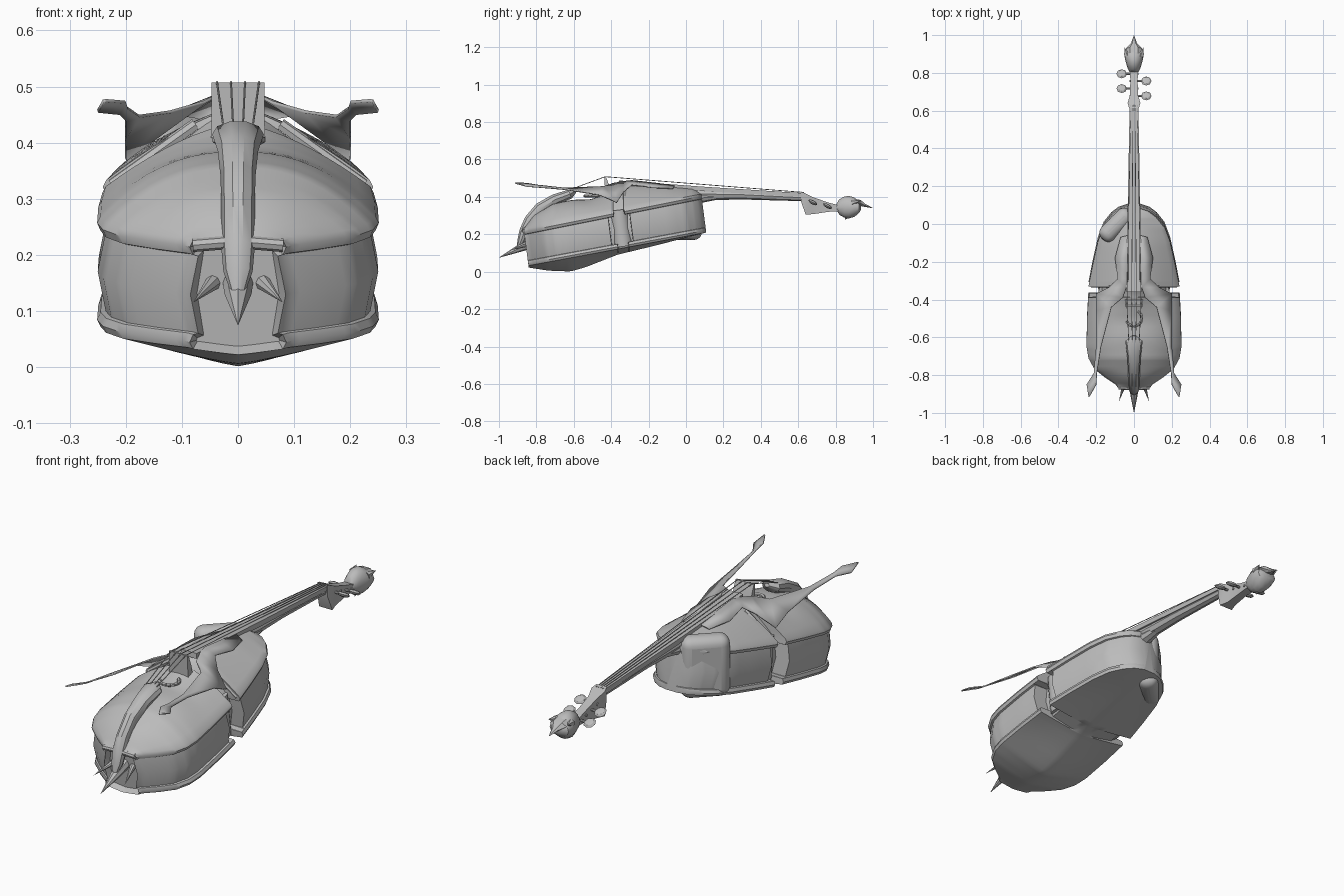
import bpy, bmesh, math
from mathutils import Vector, Matrix

if "Cube" in bpy.data.objects:
    bpy.data.objects.remove(bpy.data.objects["Cube"])

grey = bpy.data.materials.new("plain grey")
grey.diffuse_color = (0.5, 0.5, 0.5, 1)
grey.use_nodes = True
grey.node_tree.nodes["Principled BSDF"].inputs["Base Color"].default_value = grey.diffuse_color


def finish(name, bm):
    bmesh.ops.recalc_face_normals(bm, faces=bm.faces[:])
    me = bpy.data.meshes.new(name)
    bm.to_mesh(me)
    bm.free()
    me.materials.append(grey)
    ob = bpy.data.objects.new(name, me)
    bpy.context.collection.objects.link(ob)
    return ob


def lerp(table, y):
    if y <= table[0][0]:
        return table[0][1]
    for (a, p), (b, q) in zip(table, table[1:]):
        if y <= b:
            return p + (q - p) * (y - a) / (b - a)
    return table[-1][1]


def loft(name, rings, inset=0):
    bm = bmesh.new()
    rows = [[bm.verts.new(p) for p in r] for r in rings]
    n = len(rows[0])
    for a, b in zip(rows, rows[1:]):
        for i in range(n):
            j = (i + 1) % n
            bm.faces.new((a[i], a[j], b[j], b[i]))
    first = bm.faces.new(rows[0])
    bm.faces.new(rows[-1])
    if inset:
        bmesh.ops.recalc_face_normals(bm, faces=bm.faces[:])
        bmesh.ops.inset_region(bm, faces=[first], thickness=0.012, depth=-inset)
    return finish(name, bm)


def sweep(name, path, n=10, x=0, turn=0.0, square=False):
    """Path in the yz plane: (y, z, half width, half thickness)."""
    rings = []
    for i, (y, z, hw, ht) in enumerate(path):
        a, b = path[max(i - 1, 0)], path[min(i + 1, len(path) - 1)]
        t = Vector((0, b[0] - a[0], b[1] - a[1])).normalized()
        nrm = Vector((1, 0, 0)).cross(t)
        ring = []
        for k in range(n):
            ang = turn + 2 * math.pi * k / n
            s = math.sqrt(2) if square else 1
            ring.append(Vector((x + hw * s * math.cos(ang), y, z)) + nrm * (ht * s * math.sin(ang)))
        rings.append(ring)
    return loft(name, rings)


def rod(name, a, b, r1, r2, n=8):
    a, b = Vector(a), Vector(b)
    d = b - a
    bm = bmesh.new()
    m = Matrix.Translation((a + b) / 2) @ d.to_track_quat('Z', 'Y').to_matrix().to_4x4()
    bmesh.ops.create_cone(bm, cap_ends=True, segments=n, radius1=r1, radius2=r2, depth=d.length, matrix=m)
    return finish(name, bm)


def ball(name, loc, scale, rot=None, seg=16):
    bm = bmesh.new()
    m = Matrix.Translation(loc) @ (rot or Matrix()) @ Matrix.Diagonal((*scale, 1))
    bmesh.ops.create_uvsphere(bm, u_segments=seg, v_segments=seg // 2, radius=1, matrix=m)
    return finish(name, bm)


# Tilted body: outline, arching and waist cut-outs
OUT = [(-.855, .08), (-.84, .09), (-.80, .15), (-.755, .205), (-.70, .235), (-.64, .245), (-.5, .243),
       (-.376, .236), (-.374, .17), (-.32, .17), (-.318, .235), (-.2, .212), (-.08, .185), (0, .155),
       (.05, .115), (.08, .075), (.095, .03)]
ARCH = [(-.855, .005), (-.8, .065), (-.7, .105), (-.6, .107), (-.5, .09), (-.42, .1), (-.31, .13),
        (-.1, .085), (.05, .04), (.095, 0)]
BELLY = [(-.855, .01), (-.75, .046), (-.63, .073), (-.55, .065), (-.38, .03), (-.2, .02), (.095, 0)]
POWER = [(-.5, 2.3), (-.35, 1.4), (.095, 1.5)]


def rim_top(y):
    return .225 + .2 * (y + .86)


def rim_low(y):
    return .035 + .186 * (y + .84)


ys = {p[0] for p in OUT} | {-.407, -.405, -.293, -.291} | {round(-.83 + .03 * i, 3) for i in range(31)}
rings, N = [], 18
for y in sorted(ys):
    w, zt, zb = lerp(OUT, y), rim_top(y), rim_low(y)
    ww = .17 if -.406 < y < -.292 else w
    us = [-1 + 2 * i / N for i in range(N + 1)]
    p = lerp(POWER, y)
    top = [(w * u, zt + lerp(ARCH, y) * (1 - abs(u) ** p)) for u in us]
    low = [(w * u, zb - lerp(BELLY, y) * (1 - abs(u) ** 1.2)) for u in reversed(us)]
    side = [(w + .006, zt - .012), (w, zt - .026), (ww - .009, zt - .028), (ww + .005, (zt + zb) / 2),
            (ww - .009, zb + .028), (w, zb + .026), (w + .006, zb + .012)]
    ring = top + side + low + [(-x, z) for x, z in reversed(side)]
    mid = (zt + zb) / 2
    # sections lean back with the tilt of the body
    rings.append([(x, y - .13 * max(-.1, min(.1, z - mid)), z) for x, z in ring])
loft("body", rings, inset=.025)

# Left shoulder pad
bm = bmesh.new()
rot = Matrix.Rotation(math.radians(-45), 4, 'Z')
bmesh.ops.create_cube(bm, size=1, matrix=Matrix.Translation((-.093, -.005, .31)) @ rot @ Matrix.Diagonal((.095, .21, .28, 1)))
pad = finish("shoulder_pad", bm)
mod = pad.modifiers.new("round", 'BEVEL')
mod.width, mod.segments = .042, 5

# Horned plates: strips between an outer and an inner edge
OUTER = [(.07, -.07, .445), (.1, -.18, .45), (.085, -.29, .465), (.13, -.335, .425), (.2, -.37, .37),
         (.2, -.46, .41), (.2, -.65, .44), (.212, -.79, .452), (.25, -.85, .456), (.24, -.915, .474)]
INNER = [(.03, -.06, .46), (.03, -.18, .475), (.03, -.29, .487), (.04, -.335, .482), (.06, -.39, .472),
         (.12, -.44, .455), (.175, -.65, .447), (.197, -.79, .462), (.2, -.85, .472), (.235, -.912, .475)]

for s, tag in ((1, "right"), (-1, "left")):
    bm = bmesh.new()
    a = [bm.verts.new((s * x, y, z)) for x, y, z in OUTER]
    b = [bm.verts.new((s * x, y, z)) for x, y, z in INNER]
    for i in range(len(a) - 1):
        bm.faces.new((a[i], a[i + 1], b[i + 1], b[i]))
    plate = finish(tag + "_horn_plate", bm)
    mod = plate.modifiers.new("thickness", 'SOLIDIFY')
    mod.thickness, mod.offset = .006, 0
    # Waist column, rolled edge, saddle and small spikes
    rod(tag + "_waist_column", (s * .138, -.335, .135), (s * .138, -.36, .33), .052, .05, 16)
    rod(tag + "_rolled_edge", (s * .225, -.325, .325), (s * .075, -.325, .432), .012, .012)
    rod(tag + "_saddle", (s * .02, -.868, .222), (s * .08, -.864, .217), .012, .012)
    rod(tag + "_small_spike", (s * .045, -.83, .15), (s * .08, -.94, .115), .014, 0)

# Tailpiece, end spike and anchor ring
sweep("tailpiece", [(-.59, .43, .012, .008), (-.62, .415, .046, .026), (-.7, .385, .036, .032),
                    (-.78, .338, .031, .034), (-.835, .275, .03, .032), (-.865, .215, .03, .028),
                    (-.88, .17, .026, .022), (-.9, .12, .008, .008)])
sweep("end_spike", [(-.82, .155, .028, .028), (-.88, .13, .024, .022), (-1, .075, .0005, .0005)], 8)
for i in range(10):
    a, b = (math.radians(200 + 22 * k) for k in (i, i + 1))
    rod("anchor_ring", (.042 * math.cos(a), -.5 + .042 * math.sin(a), .405),
        (.042 * math.cos(b), -.5 + .042 * math.sin(b), .405), .008, .008, 6)

# Bridge
loft("bridge", [[(-w, y - t, z), (w, y - t, z), (w, y + t, z), (-w, y + t, z)]
                for w, y, t, z in ((.05, -.41, .02, .36), (.047, -.42, .014, .45), (.047, -.432, .004, .507))])

# Neck, fingerboard and heel
Q = math.pi / 4
sweep("fingerboard", [(-.36, .476, .04, .012), (.1, .442, .033, .012), (.63, .41, .023, .01)], 4, 0, Q, True)
sweep("neck", [(-.05, .425, .032, .034), (.1, .415, .03, .033), (.3, .412, .026, .026), (.63, .395, .021, .018)], 8)
sweep("heel", [(.03, .385, .04, .035), (.09, .395, .032, .025), (.16, .402, .022, .018)], 8)

# Peg box
BOX = ((.615, .375, .428, .026), (.64, .305, .418, .034), (.68, .308, .398, .022), (.76, .32, .37, .019),
       (.84, .325, .35, .024))
loft("peg_box", [[(-w, y, lo), (w, y, lo), (w, y, hi), (-w, y, hi)] for y, lo, hi, w in BOX])
for y, s in ((.795, -1), (.757, 1), (.717, -1), (.678, 1)):
    z = .355 - .25 * (y - .74)
    rod("peg_shaft", (-s * .025, y, z), (s * .05, y, z), .006, .006)
    ball("peg_head", (s * .065, y, z), (.028, .027, .011), Matrix.Rotation(-.5, 4, 'X'), 8)

# Head: rounded knob with pointed crest and lower spur
sweep("head_knob", [(.806, .343, .024, .02), (.82, .344, .032, .042), (.845, .345, .04, .057),
                    (.87, .345, .047, .062), (.9, .345, .052, .053), (.925, .345, .048, .032),
                    (.935, .345, .03, .015)], 14)
sweep("head_crest", [(.89, .375, .045, .02), (.93, .368, .042, .018), (.955, .355, .017, .01), (1, .34, .0005, .0005)], 6)
rod("lower_spur", (0, .868, .305), (0, .85, .278), .018, 0, 6)
for s in (-1, 1):
    rod("side_spur", (s * .035, .89, .37), (s * .05, .935, .38), .018, 0, 6)

# Strings over the bridge
for k in (-1.5, -.5, .5, 1.5):
    top = (k * .025, -.432, .508)
    rod("string", top, (k * .011, .63, .424), .002, .002, 6)
    rod("string_tail", top, (k * .018, -.63, .435), .002, .002, 6)

# Smooth shading with crisp edges
for ob in bpy.data.objects:
    ob.select_set(True)
bpy.context.view_layer.objects.active = bpy.data.objects["body"]
bpy.ops.object.shade_smooth_by_angle(angle=math.radians(35))
